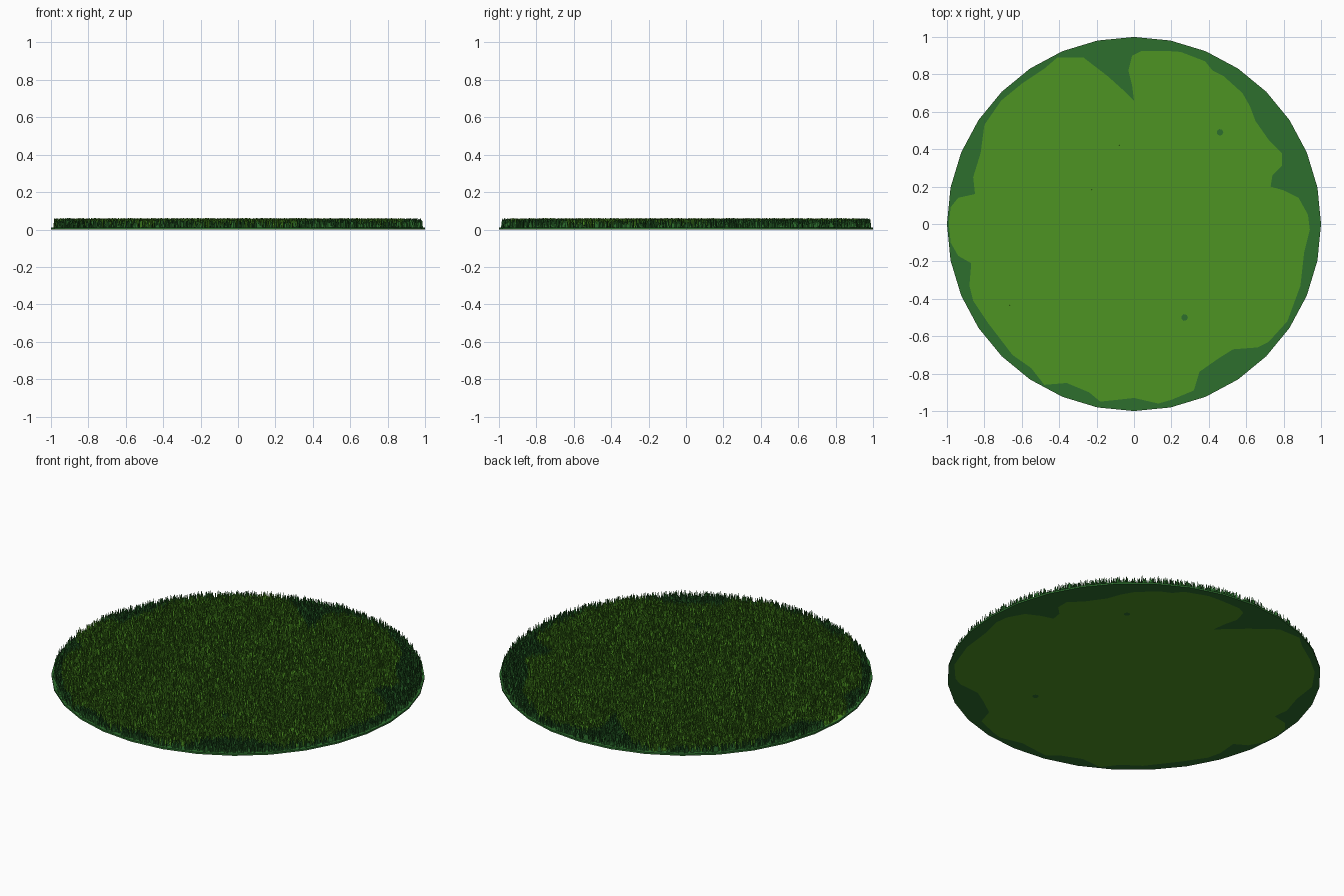
import bpy, bmesh, math, random
from mathutils import Vector

if "Cube" in bpy.data.objects:
    bpy.data.objects.remove(bpy.data.objects["Cube"])

random.seed(4)
BASE_H, TOP_H = 0.01, 0.061


def material(name, rgb):
    m = bpy.data.materials.new(name)
    m.diffuse_color = (*rgb, 1)
    m.use_nodes = True
    m.node_tree.nodes["Principled BSDF"].inputs["Base Color"].default_value = m.diffuse_color
    return m


mats = [material("grass_green", (0.076, 0.296, 0.016)),
        material("dark_green", (0.026, 0.156, 0.027))]

# Outline of the light patch, clockwise from the notch
PATCH = [(0, .66), (-.01, .74), (-.03, .82), (-.01, .9), (.04, .925), (.18, .925),
         (.25, .92), (.38, .87), (.42, .82), (.48, .79), (.58, .7), (.62, .63),
         (.65, .55), (.72, .45), (.79, .38), (.79, .31), (.74, .26), (.73, .2),
         (.8, .18), (.88, .14), (.93, .05), (.94, -.03), (.91, -.15), (.89, -.33),
         (.82, -.52), (.72, -.63), (.66, -.66), (.53, -.67), (.45, -.72), (.35, -.79),
         (.32, -.89), (.2, -.94), (.13, -.96), (0, -.93), (-.18, -.95), (-.24, -.9),
         (-.36, -.85), (-.48, -.86), (-.55, -.77), (-.65, -.7), (-.78, -.53), (-.86, -.41),
         (-.88, -.33), (-.87, -.21), (-.94, -.17), (-.98, -.1), (-.99, 0), (-.98, .09),
         (-.94, .14), (-.85, .16), (-.86, .25), (-.82, .38), (-.8, .53), (-.71, .66),
         (-.6, .75), (-.48, .83), (-.41, .89), (-.27, .89), (-.14, .79), (-.04, .7)]
SPOTS = [(.46, .49), (.27, -.5)]


def ring(cx, cy, r, n):
    return [(cx + r * math.cos(2 * math.pi * i / n), cy + r * math.sin(2 * math.pi * i / n))
            for i in range(n)]


def in_patch(x, y):
    inside = False
    for (x1, y1), (x2, y2) in zip(PATCH, PATCH[1:] + PATCH[:1]):
        if (y1 > y) != (y2 > y) and x < (x2 - x1) * (y - y1) / (y2 - y1) + x1:
            inside = not inside
    return inside and all(math.hypot(x - a, y - b) > .018 for a, b in SPOTS)


def make_object(name, me):
    for m in mats:
        me.materials.append(m)
    ob = bpy.data.objects.new(name, me)
    bpy.context.collection.objects.link(ob)
    return ob


# Ground disc: dark rim, light patch and two dark spots
bm = bmesh.new()


def loop(pts):
    vs = [bm.verts.new((x, y, 0)) for x, y in pts]
    return [bm.edges.new((a, b)) for a, b in zip(vs, vs[1:] + vs[:1])], vs


rim, _ = loop(ring(0, 0, 1, 32))
patch, _ = loop(PATCH)
spots = [loop(ring(x, y, .018, 7)) for x, y in SPOTS]


def fill(edges, index):
    res = bmesh.ops.triangle_fill(bm, edges=edges, use_beauty=True, normal=(0, 0, 1))
    for f in res["geom"]:
        if isinstance(f, bmesh.types.BMFace):
            f.material_index = index


fill(rim + patch, 1)
fill(patch + [e for s in spots for e in s[0]], 0)
for _, vs in spots:
    bm.faces.new(vs).material_index = 1
res = bmesh.ops.extrude_face_region(bm, geom=bm.faces[:], use_keep_orig=True)
top = [v for v in res["geom"] if isinstance(v, bmesh.types.BMVert)]
bmesh.ops.translate(bm, verts=top, vec=(0, 0, BASE_H))
bmesh.ops.recalc_face_normals(bm, faces=bm.faces[:])
for f in bm.faces:
    if abs(f.normal.z) < .5:
        f.material_index = 1
me = bpy.data.meshes.new("ground_disc")
bm.to_mesh(me)
bm.free()
make_object("ground_disc", me)

# Grass blades: upright triangles turned at random, coloured by the ground below
verts, faces, colours = [], [], []


def blade(x, y):
    a = random.uniform(0, 2 * math.pi)
    d = Vector((math.cos(a), math.sin(a), 0)) * random.uniform(.005, .008)
    p = Vector((x, y, BASE_H))
    tip = Vector((x, y, TOP_H - random.random() ** 2 * .012)) + d * random.uniform(-.6, .6)
    n = len(verts)
    verts.extend([p - d, p + d, tip])
    faces.append((n, n + 1, n + 2))
    colours.append(0 if in_patch(x, y) else 1)


for i in range(32000):
    r, a = .985 * math.sqrt(random.random()), random.uniform(0, 2 * math.pi)
    blade(r * math.cos(a), r * math.sin(a))

me = bpy.data.meshes.new("grass_blades")
me.from_pydata(verts, [], faces)
make_object("grass_blades", me)
me.polygons.foreach_set("material_index", colours)
me.update()
